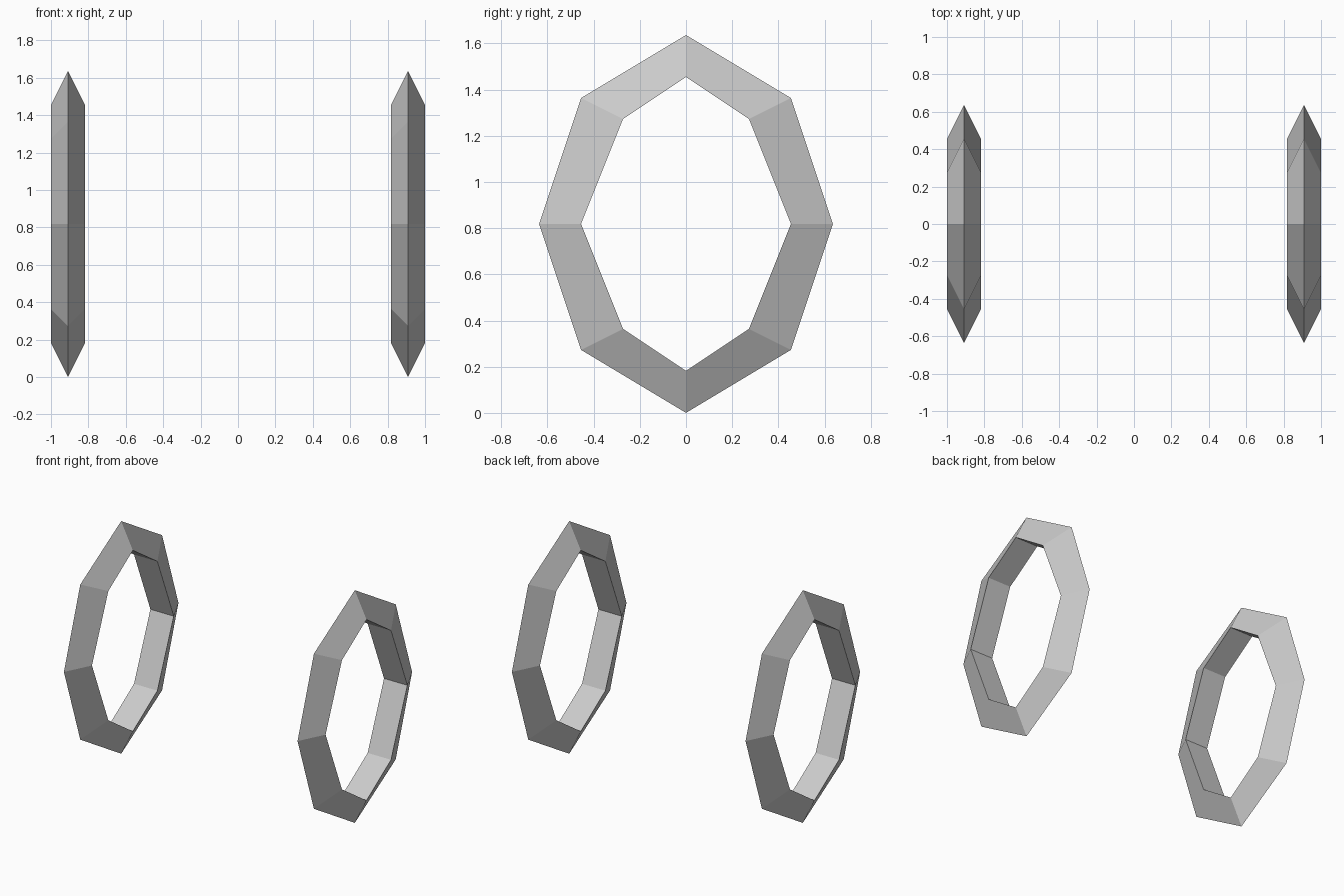
import bpy
import bmesh

if "Cube" in bpy.data.objects:
    bpy.data.objects.remove(bpy.data.objects["Cube"])

U = 1 / 11  # grid unit of the model

# Upright eight-sided outlines as (y, z) in grid units
OUTER = [(0, 18), (5, 15), (7, 9), (5, 3), (0, 0), (-5, 3), (-7, 9), (-5, 15)]
INNER = [(0, 16), (3, 14), (5, 9), (3, 4), (0, 2), (-3, 4), (-5, 9), (-3, 14)]


def ring(name, x):
    """Ring with a triangular section: sharp outer ridge, flat inner band."""
    bm = bmesh.new()
    loops = [[bm.verts.new(((x + dx) * U, y * U, z * U)) for y, z in outline]
             for dx, outline in ((0, OUTER), (1, INNER), (-1, INNER))]
    n = len(OUTER)
    for k in range(3):
        a, b = loops[k], loops[(k + 1) % 3]
        for i in range(n):
            j = (i + 1) % n
            bm.faces.new((a[i], a[j], b[j], b[i]))
    bmesh.ops.recalc_face_normals(bm, faces=bm.faces)
    mesh = bpy.data.meshes.new(name)
    bm.to_mesh(mesh)
    bm.free()
    obj = bpy.data.objects.new(name, mesh)
    bpy.context.collection.objects.link(obj)


# Matching pair of rings, left and right
ring("left_ring", -10)
ring("right_ring", 10)
